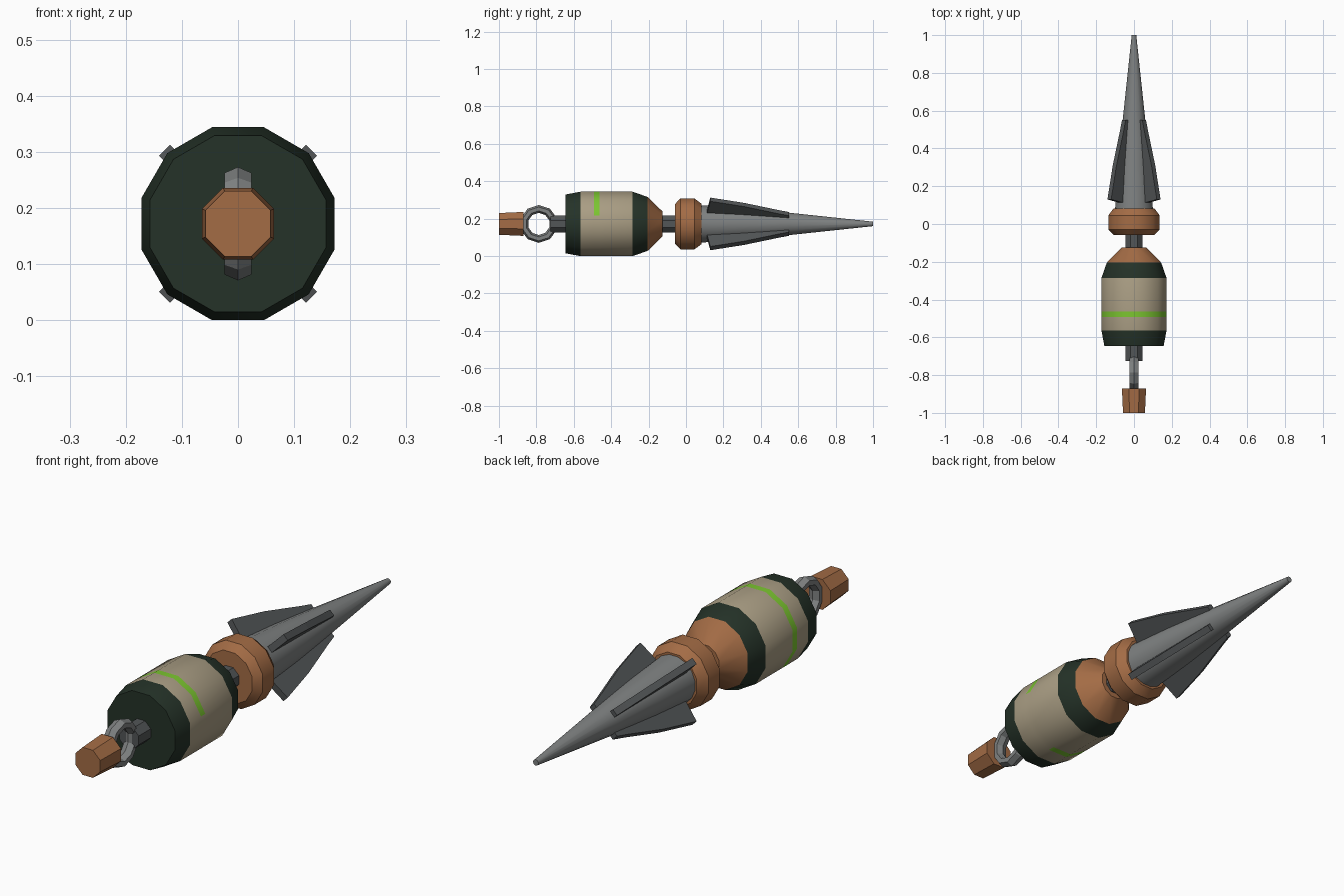
import bpy, bmesh, math
from mathutils import Matrix, Vector

if "Cube" in bpy.data.objects:
    bpy.data.objects.remove(bpy.data.objects["Cube"])

AXIS_Z = 0.172


def material(name, rgb):
    m = bpy.data.materials.new(name)
    m.use_nodes = True
    m.diffuse_color = (*rgb, 1)
    m.node_tree.nodes["Principled BSDF"].inputs["Base Color"].default_value = (*rgb, 1)
    return m


tan = material("tan", (0.40, 0.34, 0.23))
brown = material("copper brown", (0.37, 0.15, 0.06))
dark_green = material("dark green", (0.018, 0.032, 0.021))
lime = material("lime green", (0.20, 0.56, 0.03))
steel = material("steel grey", (0.21, 0.22, 0.22))
iron = material("dark grey", (0.085, 0.092, 0.095))


def finish(name, bm, mats, smooth=None):
    bmesh.ops.recalc_face_normals(bm, faces=bm.faces)
    mesh = bpy.data.meshes.new(name)
    bm.to_mesh(mesh)
    bm.free()
    for m in mats:
        mesh.materials.append(m)
    ob = bpy.data.objects.new(name, mesh)
    ob.location.z = AXIS_Z
    bpy.context.collection.objects.link(ob)
    if smooth:
        bpy.ops.object.select_all(action="DESELECT")
        ob.select_set(True)
        bpy.context.view_layer.objects.active = ob
        bpy.ops.object.shade_smooth_by_angle(angle=math.radians(smooth))
    return ob


def lathe(name, profile, sides, mats, smooth=None, rule=None):
    """Turn (y, flat-to-flat radius) points about the y axis, with a flat on top."""
    bm = bmesh.new()
    half = math.pi / sides
    rings = []
    for y, r in profile:
        r /= math.cos(half)
        angles = [half + 2 * half * i for i in range(sides)]
        rings.append([bm.verts.new((r * math.cos(a), y, r * math.sin(a))) for a in angles])
    for k in range(len(rings) - 1):
        a, b = rings[k], rings[k + 1]
        for i in range(sides):
            j = (i + 1) % sides
            bm.faces.new((a[i], a[j], b[j], b[i]))
    bm.faces.new(rings[0])
    bm.faces.new(rings[-1])
    if rule:
        for f in bm.faces:
            f.material_index = rule(f.calc_center_median())
    return finish(name, bm, mats, smooth)


# Barrel: dark bands at the ends, a lime stripe open over one quarter
def barrel_colour(c):
    if c.y < -0.565 or c.y > -0.285:
        return 1
    angle = math.degrees(math.atan2(c.z, c.x))
    striped = -0.49 < c.y < -0.465 and not -75 < angle < 15
    return 2 if striped else 0


lathe("barrel", [(-0.645, 0.157), (-0.565, 0.172), (-0.492, 0.172), (-0.463, 0.172),
                 (-0.285, 0.172), (-0.205, 0.144)],
      12, [tan, dark_green, lime], 35, barrel_colour)
lathe("barrel_shoulder", [(-0.205, 0.144), (-0.125, 0.066)], 12, [brown], 35)

# Shafts, collar, spike and pommel
lathe("rear_shaft", [(-0.725, 0.045), (-0.64, 0.045)], 8, [iron])
lathe("neck_shaft", [(-0.13, 0.045), (-0.05, 0.045)], 8, [iron])
lathe("collar", [(-0.058, 0.107), (-0.03, 0.136), (0.045, 0.136), (0.083, 0.108)],
      12, [brown], 32)
lathe("spike", [(0.08, 0.1), (0.3, 0.084), (0.55, 0.06), (1.0, 0.012)], 16, [steel], 35)
lathe("pommel", [(-1.0, 0.058), (-0.87, 0.064)], 8, [brown])

# Ring standing in the lengthwise plane
bm = bmesh.new()
SEGMENTS, SECTION = 10, 6
loops = []
for i in range(SEGMENTS):
    a = 2 * math.pi * (i + 0.5) / SEGMENTS
    loop = []
    for k in range(SECTION):
        b = 2 * math.pi * k / SECTION
        r = 0.08 + 0.021 * math.cos(b)
        loop.append(bm.verts.new((0.028 * math.sin(b), -0.787 + r * math.cos(a), r * math.sin(a))))
    loops.append(loop)
for i in range(SEGMENTS):
    p, q = loops[i], loops[(i + 1) % SEGMENTS]
    for k in range(SECTION):
        n = (k + 1) % SECTION
        bm.faces.new((p[k], p[n], q[n], q[k]))
finish("hanging_ring", bm, [steel])

# Four diagonal fins on the spike
FIN = [(0.03, 0.1), (0.185, 0.13), (0.145, 0.31), (0.092, 0.49), (0.076, 0.55), (0.03, 0.55)]
for i, name in enumerate(("upper_left", "upper_right", "lower_right", "lower_left")):
    bm = bmesh.new()
    face = bm.faces.new([bm.verts.new((r, y, -0.014)) for r, y in FIN])
    side = bmesh.ops.extrude_face_region(bm, geom=[face])
    moved = [v for v in side["geom"] if isinstance(v, bmesh.types.BMVert)]
    bmesh.ops.translate(bm, verts=moved, vec=Vector((0, 0, 0.028)))
    turn = Matrix.Rotation(-math.radians(45 + 90 * i), 3, "Y")
    bmesh.ops.rotate(bm, verts=bm.verts, cent=(0, 0, 0), matrix=turn)
    finish("fin_" + name, bm, [iron])
